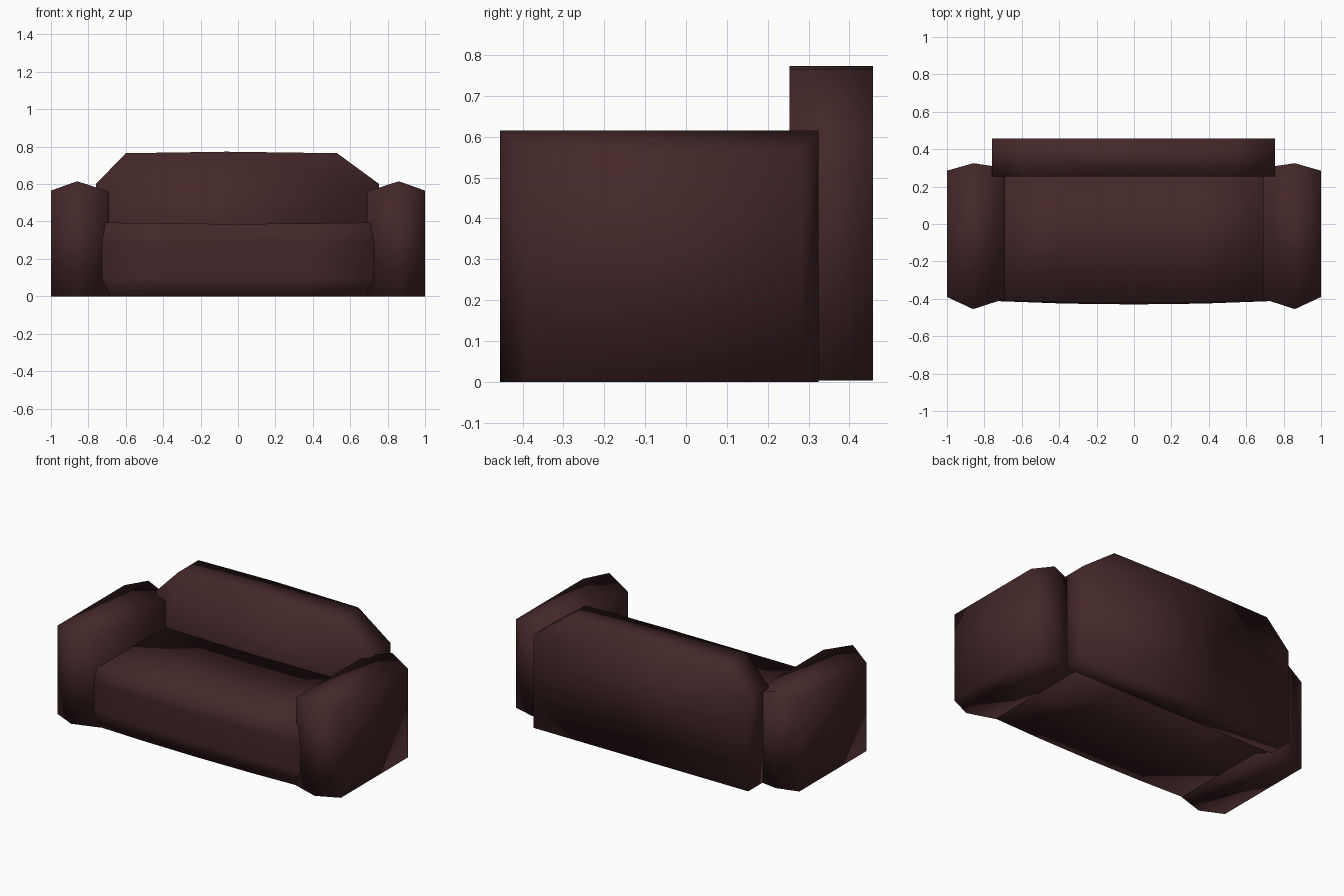
import bpy

if "Cube" in bpy.data.objects:
    bpy.data.objects.remove(bpy.data.objects["Cube"])

# one dark leather colour
leather = bpy.data.materials.new("dark_brown_leather")
leather.diffuse_color = (0.056, 0.020, 0.021, 1)
leather.use_nodes = True
leather.node_tree.nodes["Principled BSDF"].inputs["Base Color"].default_value = leather.diffuse_color


def loft(name, rings):
    """Skin equal-length point rings and cap both ends, smooth shaded."""
    n = len(rings[0])
    verts = [p for ring in rings for p in ring]
    faces = [(r * n + i, r * n + (i + 1) % n,
              (r + 1) * n + (i + 1) % n, (r + 1) * n + i)
             for r in range(len(rings) - 1) for i in range(n)]
    faces.append(tuple(reversed(range(n))))
    faces.append(tuple(range(len(verts) - n, len(verts))))
    me = bpy.data.meshes.new(name)
    me.from_pydata(verts, [], faces)
    me.materials.append(leather)
    ob = bpy.data.objects.new(name, me)
    bpy.context.collection.objects.link(ob)
    bpy.context.view_layer.objects.active = ob
    ob.select_set(True)
    bpy.ops.object.mode_set(mode='EDIT')
    bpy.ops.mesh.select_all(action='SELECT')
    bpy.ops.mesh.normals_make_consistent(inside=False)
    bpy.ops.object.mode_set(mode='OBJECT')
    bpy.ops.object.shade_smooth()
    ob.select_set(False)
    return ob


# arms: pillow boxes with a ridge around the middle (x, front y, back y, top z)
arm_sections = [(0.69, -0.40, 0.30, 0.56),
                (0.86, -0.455, 0.325, 0.615),
                (1.0, -0.39, 0.285, 0.565)]
for side, label in ((-1, "left_arm"), (1, "right_arm")):
    loft(label, [[(side * x, y0, 0), (side * x, y1, 0),
                  (side * x, y1, z), (side * x, y0, z)]
                 for x, y0, y1, z in arm_sections])

# backrest: flat slab with sloping upper corners
outline = [(-0.76, 0.003), (0.755, 0.003), (0.755, 0.60), (0.53, 0.765),
           (-0.06, 0.773), (-0.60, 0.765), (-0.76, 0.60)]
loft("backrest", [[(x, y, z) for x, z in outline] for y in (0.253, 0.458)])

# seat: bulging front profile, bowed forward in the middle
profile = [(0.30, 0.0), (-0.395, 0.0), (-0.412, 0.10),
           (-0.412, 0.28), (-0.405, 0.395), (0.30, 0.39)]
rings = []
for x in (-0.74, -0.37, 0, 0.37, 0.74):
    bow = 1 - (x / 0.74) ** 2
    rings.append([(x, y - (0.018 * bow if y < 0 else 0),
                   z - (0.008 * bow if z > 0.35 else 0)) for y, z in profile])
loft("seat", rings)
